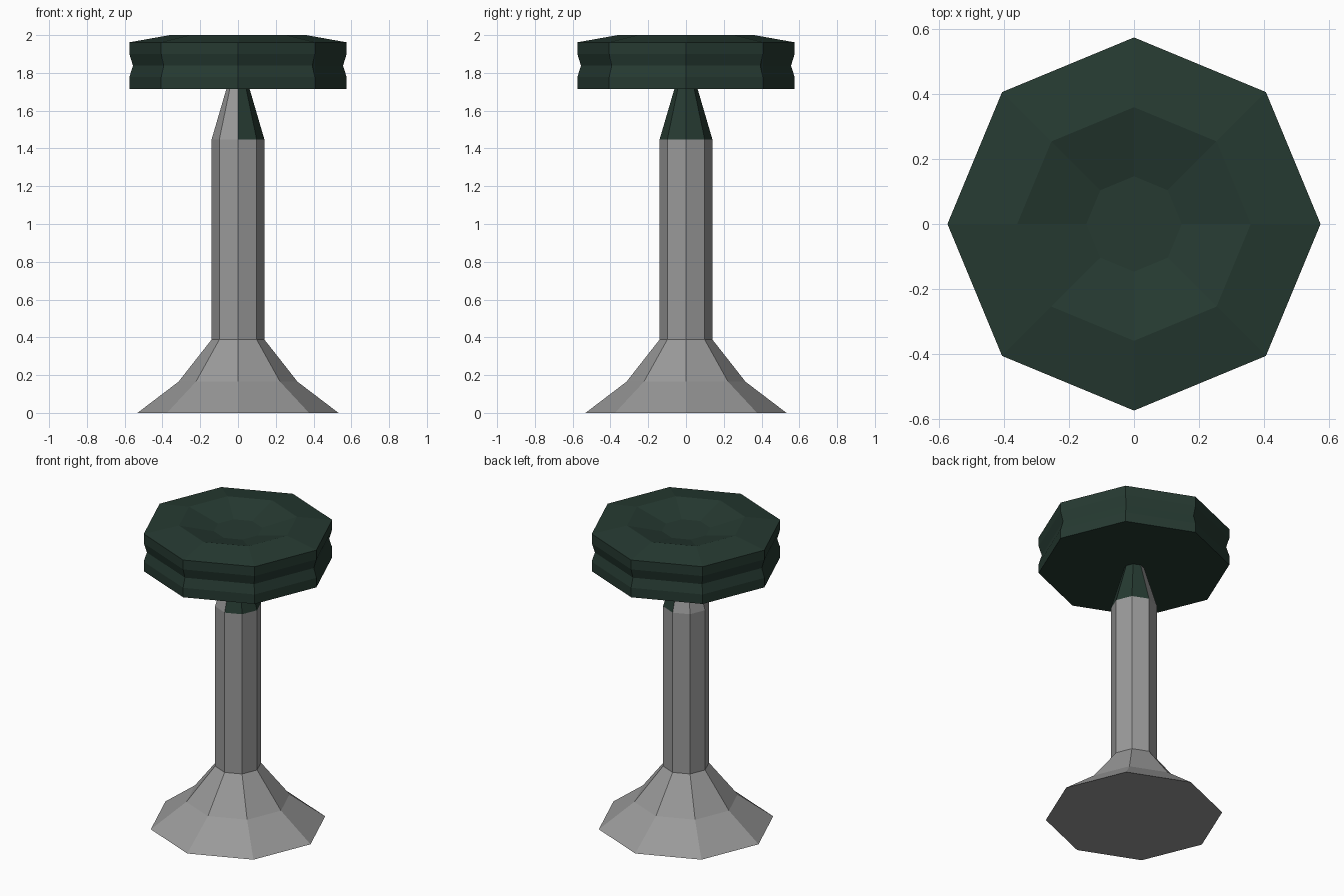
import bpy, math

if "Cube" in bpy.data.objects:
    bpy.data.objects.remove(bpy.data.objects["Cube"])


def material(name, rgb):
    m = bpy.data.materials.new(name)
    m.diffuse_color = (*rgb, 1)
    m.use_nodes = True
    m.node_tree.nodes["Principled BSDF"].inputs["Base Color"].default_value = m.diffuse_color
    return m


GREY = material("grey metal", (0.32, 0.32, 0.32))
GREEN = material("dark green leather", (0.019, 0.042, 0.031))
SIDES = 8


def lathe(name, profile, mats, cap_start=True, cap_end=True):
    """Turn a (radius, height) profile, bottom to top, into an eight-sided solid."""
    verts = [(r * math.cos(math.tau * i / SIDES), r * math.sin(math.tau * i / SIDES), z)
             for r, z in profile for i in range(SIDES)]
    faces = []
    for k in range(len(profile) - 1):
        a, b = k * SIDES, (k + 1) * SIDES
        for i in range(SIDES):
            j = (i + 1) % SIDES
            faces.append((a + i, a + j, b + j, b + i))
    if cap_start:
        faces.append(tuple(reversed(range(SIDES))))
    if cap_end:
        faces.append(tuple(range(len(verts) - SIDES, len(verts))))
    mesh = bpy.data.meshes.new(name)
    mesh.from_pydata(verts, [], faces)
    for m in mats:
        mesh.materials.append(m)
    obj = bpy.data.objects.new(name, mesh)
    bpy.context.collection.objects.link(obj)
    return obj


# Flared foot and straight column
lathe("pedestal", [(0.532, 0), (0.315, 0.165), (0.14, 0.388), (0.14, 1.447)],
      [GREY], cap_end=False)

# Tapered neck, green on the +x half and grey on the other
neck = lathe("neck", [(0.14, 1.447), (0.06, 1.72)], [GREY, GREEN], False, False)
for p in neck.data.polygons:
    p.material_index = 1 if p.center.x > 0 else 0

# Cushion with a grooved rim and a dished top
lathe("seat", [(0.575, 1.715), (0.575, 1.778), (0.556, 1.838), (0.575, 1.90),
               (0.575, 1.962), (0.36, 2.0), (0.147, 1.945)], [GREEN])
